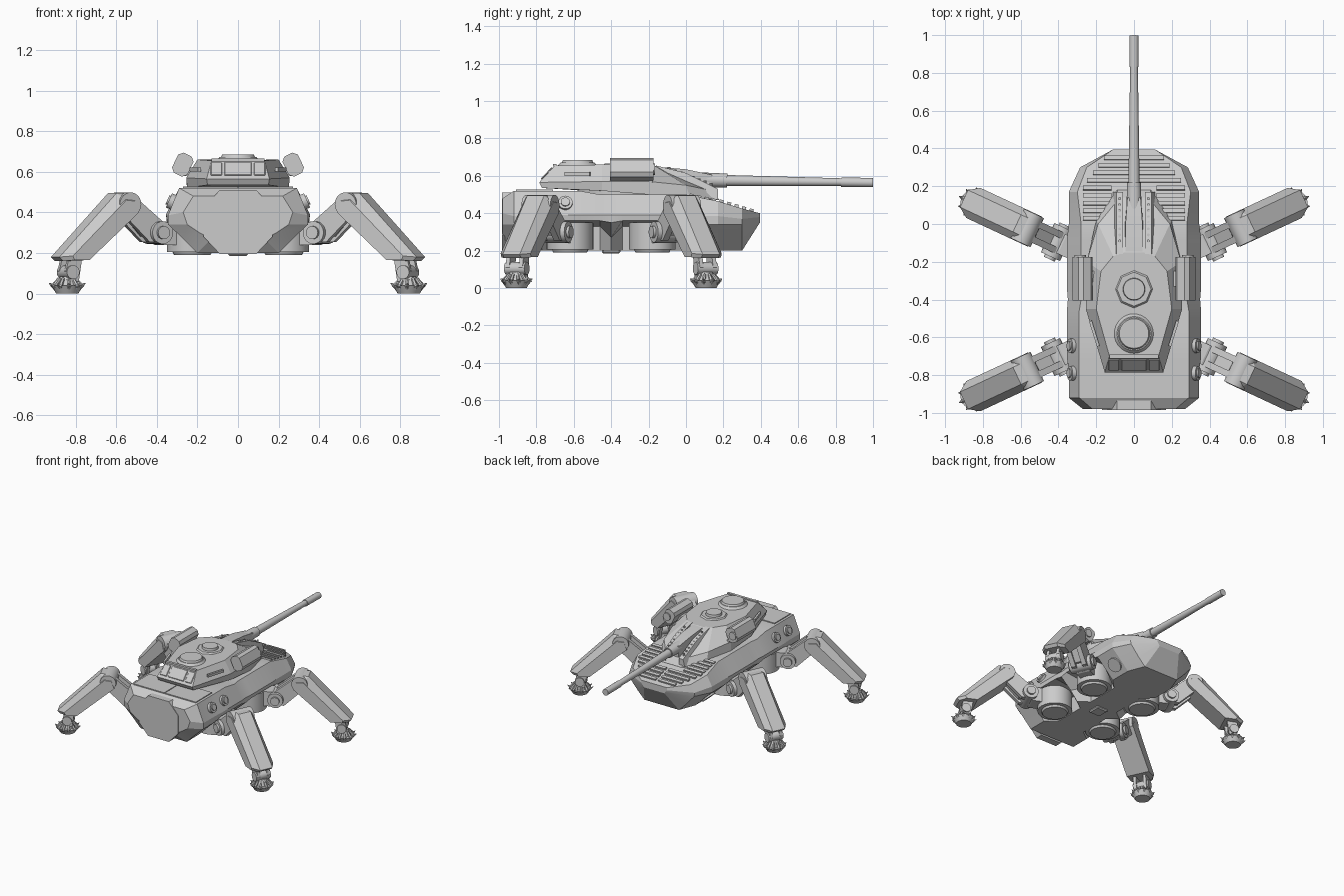
import bpy, bmesh, math
from mathutils import Vector, Euler, Matrix

cube = bpy.data.objects.get("Cube")
if cube:
    bpy.data.objects.remove(cube, do_unlink=True)

grey = bpy.data.materials.new("plain grey armour")
grey.use_nodes = True
grey.diffuse_color = (0.6, 0.6, 0.6, 1)
grey.node_tree.nodes["Principled BSDF"].inputs["Base Color"].default_value = (0.6, 0.6, 0.6, 1)


def finish(name, bm, angle=30):
    bmesh.ops.recalc_face_normals(bm, faces=bm.faces)
    mesh = bpy.data.meshes.new(name)
    bm.to_mesh(mesh)
    bm.free()
    mesh.materials.append(grey)
    mesh.shade_smooth()
    mesh.set_sharp_from_angle(angle=math.radians(angle))
    ob = bpy.data.objects.new(name, mesh)
    bpy.context.collection.objects.link(ob)
    return ob


def loft(name, rings, angle=15):
    """Skin closed rings of equal length and cap both ends."""
    bm = bmesh.new()
    vs = [[bm.verts.new(p) for p in ring] for ring in rings]
    n = len(vs[0])
    for a, b in zip(vs, vs[1:]):
        for i in range(n):
            j = (i + 1) % n
            bm.faces.new((a[i], a[j], b[j], b[i]))
    bm.faces.new(vs[0])
    bm.faces.new(vs[-1])
    return finish(name, bm, angle)


def rod(name, a, b, r1, r2=None, sides=24):
    a, b = Vector(a), Vector(b)
    bm = bmesh.new()
    turn = (b - a).to_track_quat('Z', 'Y').to_matrix().to_4x4()
    bmesh.ops.create_cone(bm, cap_ends=True, segments=sides, radius1=r1,
                          radius2=r1 if r2 is None else r2, depth=(b - a).length,
                          matrix=Matrix.Translation((a + b) / 2) @ turn)
    return finish(name, bm)


def box(name, centre, size, rot=(0, 0, 0), bevel=0):
    bm = bmesh.new()
    bmesh.ops.create_cube(bm, size=1)
    bmesh.ops.scale(bm, vec=size, verts=bm.verts)
    if bevel:
        bmesh.ops.bevel(bm, geom=bm.edges[:], offset=bevel, segments=1, affect='EDGES')
    bm.transform(Matrix.Translation(centre) @ Euler(rot).to_matrix().to_4x4())
    return finish(name, bm, 15)


def mirrored(half):
    return half + [(-p[0],) + tuple(p[1:]) for p in reversed(half)]


# Hull: half sections (bottom, inner, lower side, upper side, deck) along y
def hull_ring(y, zb, bw, inner, low, high, deck):
    return mirrored([(x, y, z) for x, z in ((bw, zb), inner, low, high, deck)])


full = ((.27, .27), (.345, .34), (.345, .385))
wedge = ((.26, .27), (.35, .35), (.35, .39))
recess = ((.12, .33), (.35, .36), (.355, .39))
loft("hull", [
    hull_ring(-.98, .27, .13, (.19, .3), (.25, .34), (.27, .40), (.22, .48)),
    hull_ring(-.92, .20, .20, *full, (.29, .52)),
    hull_ring(-.77, .20, .20, *full, (.29, .52)),
    hull_ring(-.71, .20, .12, *recess, (.29, .52)),
    hull_ring(-.57, .20, .12, *recess, (.29, .52)),
    hull_ring(-.46, .20, .12, *recess, (.29, .50)),
    hull_ring(-.40, .20, .20, *wedge, (.28, .50)),
    hull_ring(-.34, .20, .12, *recess, (.28, .50)),
    hull_ring(-.08, .20, .12, *recess, (.28, .50)),
    hull_ring(.00, .20, .20, *full, (.28, .50)),
    hull_ring(.17, .20, .20, *full, (.30, .465)),
    hull_ring(.30, .20, .15, (.21, .26), (.28, .34), (.285, .37), (.25, .425)),
    hull_ring(.395, .35, .09, (.095, .36), (.1, .365), (.11, .38), (.11, .40))])

# Octagonal nose plate, belly boss and deck panels
octagon = [(.17, .28), (.17, .42), (.09, .51), (-.09, .51),
           (-.17, .42), (-.17, .28), (-.09, .195), (.09, .195)]
loft("nose_plate", [[(x, y, z) for x, z in octagon] for y in (-.93, -.985)])
box("belly_boss", (0, -.4, .2), (.1, .1, .03), bevel=.008)
for s in (-1, 1):
    box("rear_deck_panel", (s * .137, -.81, .522), (.268, .2, .01))
    # Round side ports and lower side hatches
    for y in (-.645, -.79):
        c = Vector((s * .32, y, .45))
        n = Vector((s * .9, 0, .4)).normalized()
        rod("side_port", c - n * .02, c + n * .022, .038)
        rod("side_port_lens", c, c + n * .03, .024)
    c = Vector((s * .262, .10, .262))
    n = Vector((s * .68, 0, -.73))
    rod("lower_hatch", c - n * .01, c + n * .012, .055)
    # Cooling slats over the sloping deck
    for i in range(9):
        y = .03 + i * .04
        z = .497 - max(0, y) * .215 if y < .17 else .465 - (y - .17) * .3
        outer = .27 if y < .2 else .27 - (y - .2) * .75
        inner = .12 if y < .2 else .012
        box("deck_slat", (s * (inner + outer) / 2, y, z + .004),
            (outer - inner, .022, .018), (-.25, 0, 0))

# Turret body
base = [(.15, -.77, .535), (.25, -.45, .52), (.25, -.2, .50), (.2, .02, .49), (.09, .18, .47)]
waist = [(.155, -.785, .565), (.255, -.45, .57), (.25, -.2, .57), (.19, 0, .55), (.075, .14, .52)]
roof = [(.13, -.70, .655), (.2, -.45, .66), (.175, -.25, .66), (.11, -.17, .655), (.05, -.15, .65)]
loft("turret", [mirrored(r) for r in (base, waist, roof)])
rod("turret_ring", (0, -.35, .48), (0, -.35, .54), .23, sides=32)

# Rear windows
tilt = math.atan2(.09, .085)
for x, w in ((-.107, .055), (0, .135), (.107, .055)):
    box("window", (x, -.744, .613), (w, .085, .009), (tilt, 0, 0), .003)
for s in (-1, 1):
    box("window_brow", (s * .0, -.702, .657), (.26, .02, .014))

# Roof hatches
rod("large_hatch_collar", (0, -.58, .655), (0, -.58, .672), .105, .09, 32)
rod("large_hatch", (0, -.58, .67), (0, -.58, .685), .085, .078, 32)
rod("small_hatch_collar", (0, -.345, .655), (0, -.345, .666), .1, .09, 8)
rod("small_hatch", (0, -.345, .66), (0, -.345, .684), .06, .056, 32)

# Gun: mantlet, sleeve, barrel and muzzle
mantlet = [((.045, -.17, .57), (.045, -.17, .65)), ((.05, 0, .53), (.045, 0, .635)),
           ((.035, .14, .52), (.035, .14, .605))]
loft("mantlet", [mirrored([lo, hi]) for lo, hi in mantlet])
rod("gun_sleeve", (0, -.05, .582), (0, .22, .575), .042, .037)
rod("gun_barrel", (0, .2, .575), (0, .86, .566), .03, .02)
rod("gun_muzzle", (0, .83, .566), (0, .999, .564), .025)
for s in (-1, 1):
    # Sloping cheeks beside the gun, with studs
    cheek = [[(s * (.075 + dx), y, z + dz) for dx, dz in
              ((-.018, -.06), (-.018, 0), (.018, 0), (.035, -.06))]
             for y, z in ((-.16, .655), (.0, .615), (.17, .53))]
    loft("gun_cheek", cheek)
    for i in range(8):
        y = -.09 + i * .032
        z = .635 - (y + .09) * .38
        rod("cheek_stud", (s * .076, y, z - .02), (s * .076, y, z + .012), .008, sides=8)
    # Side launcher pods
    ring = [(-.042, -.035), (-.042, .035), (-.022, .055), (.022, .055),
            (.042, .035), (.042, -.035), (.022, -.055), (-.022, -.055)]
    t = -.45
    turned = [(s * (.272 + x * math.cos(t) + z * math.sin(t) * -1 * -1),
               .635 - x * math.sin(t) + z * math.cos(t)) for x, z in ring]
    loft("launcher_pod", [[(x, y, z) for x, z in turned] for y in (-.405, -.175)])
    rod("launcher_tube", (s * .285, -.40, .635), (s * .285, -.165, .635), .03)
    rod("launcher_rail", (s * .235, -.39, .575), (s * .235, -.18, .575), .014, sides=12)
    box("launcher_mount", (s * .235, -.29, .60), (.06, .08, .04))
    box("turret_side_rib", (s * .21, -.58, .61), (.015, .14, .02), (0, 0, -s * .3))

# Legs: u runs outward from the hip turntable, v across, z up
for sx in (-1, 1):
    for sy in (-1, 1):
        def P(u, v, z):
            c, s = math.cos(.436), math.sin(.436)
            return Vector((sx * (.225 + u * c - v * s), -.4 + sy * (.22 + u * s + v * c), z))

        def slab(name, profile, v0, v1):
            return loft(name, [[P(u, v, z) for u, z in profile] for v in (v0, v1)])

        # Hip turntable, arm and axle
        rod("hip_turntable", P(0, 0, .205), P(0, 0, .35), .125, sides=32)
        rod("hip_cap", P(0, 0, .19), P(0, 0, .21), .09, .1, 32)
        slab("hip_arm", [(.0, .24), (.0, .345), (.17, .355), (.24, .33),
                         (.24, .27), (.18, .24)], -.055, .055)
        rod("hip_axle", P(.2, -.085, .3), P(.2, .085, .3), .056)
        rod("hip_axle_cap", P(.2, -.1, .3), P(.2, .1, .3), .032)
        # Thigh links and knee
        for v in (-.06, .025):
            slab("thigh_link", [(.17, .255), (.17, .34), (.33, .47), (.41, .46),
                                (.39, .38), (.26, .255)], v, v + .035)
        slab("thigh_core", [(.2, .28), (.22, .34), (.36, .45), (.38, .4), (.27, .28)], -.03, .03)
        rod("knee", P(.375, -.085, .44), P(.375, .085, .44), .058)
        # Shin armour with chamfered outer edges
        face = [(.33, .40), (.36, .495), (.435, .495), (.745, .18), (.725, .16), (.60, .165)]
        side = [(.33, .40), (.35, .455), (.40, .46), (.69, .185), (.68, .165), (.60, .165)]
        loft("shin_armour", [[P(u, v, z) for u, z in prof] for v, prof in
                             ((-.088, side), (-.05, face), (.05, face), (.088, side))])
        # Ankle
        for v in (-.05, .028):
            slab("ankle_link", [(.62, .19), (.69, .19), (.71, .11), (.69, .06), (.64, .06)],
                 v, v + .022)
        rod("ankle_axle", P(.675, -.06, .105), P(.675, .06, .105), .034)
        # Foot: dished pad with ribs and toe spikes
        rod("foot_pad", P(.68, 0, 0), P(.68, 0, .04), .055, .078, 24)
        rod("foot_hub", P(.68, 0, .03), P(.68, 0, .085), .055, .035, 16)
        for i in range(10):
            a = i * math.tau / 10
            du, dv = math.cos(a), math.sin(a)
            rod("foot_rib", P(.68 + .075 * du, .075 * dv, .03),
                P(.68 + .04 * du, .04 * dv, .075), .012, .008, 6)
            rod("toe_spike", P(.68 + .06 * du, .06 * dv, .03),
                P(.68 + .093 * du, .085 * dv, .05), .014, .002, 6)
